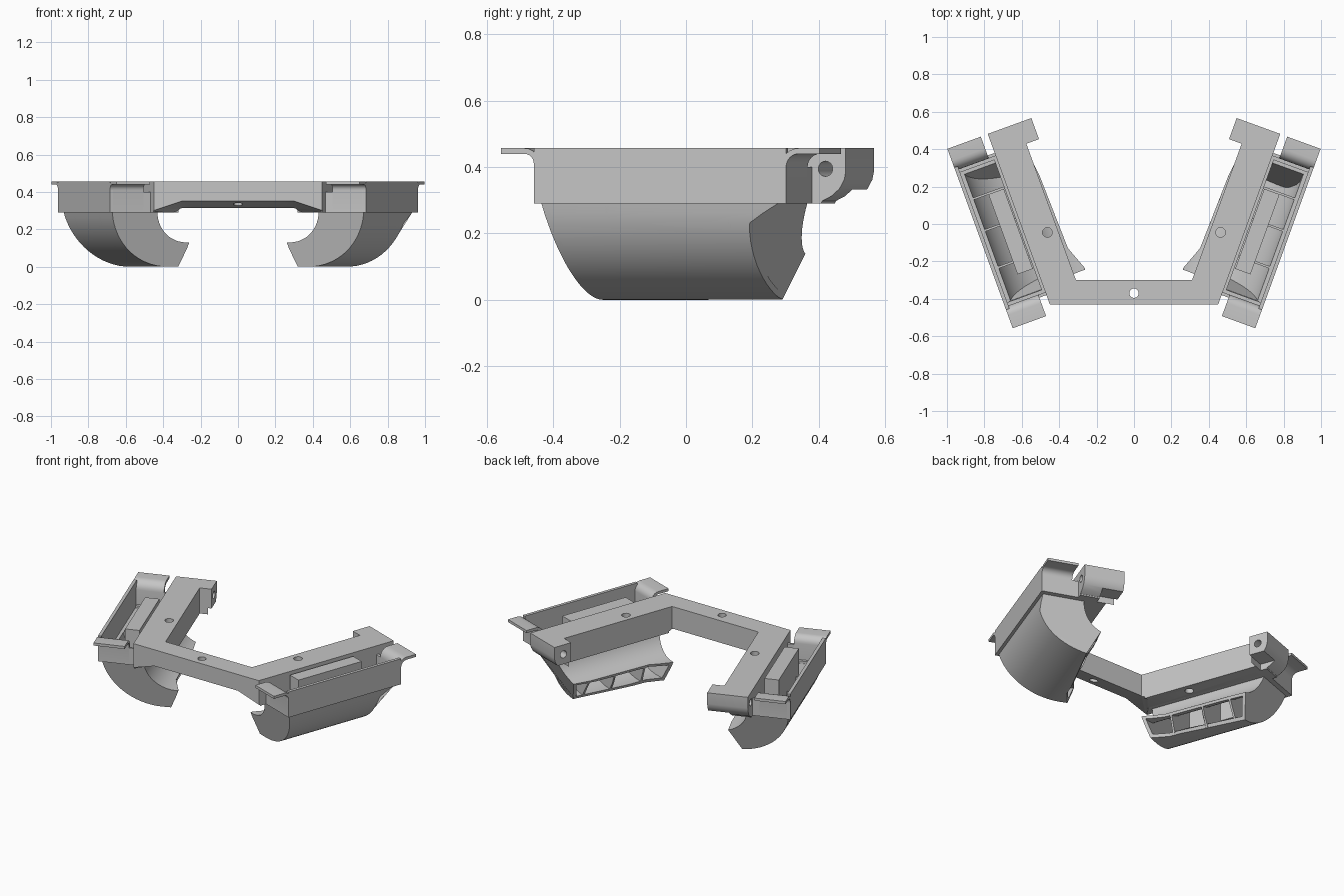
import bpy, bmesh, math
from mathutils import Vector

if "Cube" in bpy.data.objects:
    bpy.data.objects.remove(bpy.data.objects["Cube"])

grey = bpy.data.materials.new("matte grey")
grey.diffuse_color = (0.56, 0.56, 0.56, 1)
grey.use_nodes = True
grey.node_tree.nodes["Principled BSDF"].inputs["Base Color"].default_value = grey.diffuse_color

A = math.radians(20)          # splay of the side units
CA, SA = math.cos(A), math.sin(A)
TOP, LIP = 0.457, 0.291


def P(s, u, v, z):
    """Side unit frame: u along the arm, v outward, s = +1 right / -1 left."""
    return Vector((s * (CA * v + SA * u), CA * u - SA * v, z))


def finish(name, bm):
    bmesh.ops.recalc_face_normals(bm, faces=bm.faces)
    me = bpy.data.meshes.new(name)
    bm.to_mesh(me)
    bm.free()
    me.materials.append(grey)
    me.shade_smooth()
    me.set_sharp_from_angle(angle=math.radians(30))
    ob = bpy.data.objects.new(name, me)
    bpy.context.collection.objects.link(ob)
    return ob


def loft(name, ring0, ring1):
    """Solid between two matching outlines."""
    bm = bmesh.new()
    a = [bm.verts.new(p) for p in ring0]
    b = [bm.verts.new(p) for p in ring1]
    n = len(a)
    bm.faces.new(a[::-1])
    bm.faces.new(b)
    for i in range(n):
        j = (i + 1) % n
        bm.faces.new((a[i], a[j], b[j], b[i]))
    return finish(name, bm)


def box(name, s, u, v, z):
    plan = [(u[0], v[0]), (u[1], v[0]), (u[1], v[1]), (u[0], v[1])]
    return loft(name, [P(s, a, b, z[0]) for a, b in plan],
                [P(s, a, b, z[1]) for a, b in plan])


def along_v(name, s, prof, v0, v1):
    """Profile in (u, z) pushed outward from v0 to v1."""
    return loft(name, [P(s, u, v0, z) for u, z in prof],
                [P(s, u, v1, z) for u, z in prof])


def rod(name, p, q, r, n=24):
    p, q = Vector(p), Vector(q)
    rot = (q - p).to_track_quat('Z', 'Y')
    ring = [rot @ Vector((r * math.cos(2 * math.pi * i / n),
                          r * math.sin(2 * math.pi * i / n), 0)) for i in range(n)]
    return loft(name, [p + c for c in ring], [q + c for c in ring])


def cut(target, cutter):
    m = target.modifiers.new("cut", 'BOOLEAN')
    m.operation = 'DIFFERENCE'
    m.solver = 'EXACT'
    m.object = cutter
    bpy.context.view_layer.objects.active = target
    bpy.ops.object.modifier_apply(modifier=m.name)
    bpy.data.objects.remove(cutter)
    target.data.set_sharp_from_angle(angle=math.radians(30))


# U-shaped frame: front bar, two arms and the hooks at their ends
half = [P(1, -0.25, 0.57, 0), P(1, 0.72, 0.57, 0), P(1, 0.72, 0.322, 0),
        P(1, 0.60, 0.322, 0), P(1, 0.60, 0.394, 0), Vector((0.31, -0.30, 0))]
plan = half + [Vector((-p.x, p.y, 0)) for p in reversed(half)]
frame = loft("frame", [p + Vector((0, 0, LIP)) for p in plan],
             [p + Vector((0, 0, TOP)) for p in plan])

# sloped underside of the front bar
bm = bmesh.new()
for s in (-1, 1):
    for p in ((0.30, -0.45, 0.357), (0.47, -0.45, 0.30), (0.30, -0.28, 0.308),
              (0.36, -0.28, 0.285), (0.47, -0.45, 0.2), (0.36, -0.28, 0.2)):
        bm.verts.new((s * p[0], p[1], p[2]))
res = bmesh.ops.convex_hull(bm, input=bm.verts)
junk = [g for g in res["geom_interior"] if isinstance(g, bmesh.types.BMVert)]
bmesh.ops.delete(bm, geom=junk, context='VERTS')
cut(frame, finish("bar_cutter", bm))

# hook undersides, pin holes and screw holes
for s in (1, -1):
    cut(frame, along_v("hook_cutter", s,
                       [(0.63, 0.27), (0.645, 0.298), (0.675, 0.313), (0.70, 0.335),
                        (0.715, 0.362), (0.723, 0.40), (0.78, 0.40), (0.78, 0.27)],
                       0.25, 0.65))
    cut(frame, box("hook_step_cutter", s, (0.6, 0.8), (0.25, 0.45), (0.2, 0.332)))
    cut(frame, rod("pin_cutter", P(s, 0.655, 0.25, 0.395), P(s, 0.655, 0.65, 0.395), 0.023))
    cut(frame, rod("screw_cutter", (s * 0.463, -0.045, 0.2), (s * 0.463, -0.045, 0.6), 0.026))
cut(frame, rod("bar_hole_cutter", (0, -0.37, 0.2), (0, -0.37, 0.6), 0.025))


# curved tray cross-section in (v, z)
def arc(cv, cz, r, a0, a1, n):
    return [(cv + r * math.cos(math.radians(a0 + (a1 - a0) * i / n)),
             cz + r * math.sin(math.radians(a0 + (a1 - a0) * i / n))) for i in range(n + 1)]


outer = arc(0.44, 0.345, 0.345, -9, -90, 16) + [(0.36, 0.002)]
inner = arc(0.44, 0.345, 0.325, -9.6, -90, 16) + [(0.357, 0.022)]
roof = arc(0.345, 0.31, 0.18, -95, -6, 14)
roof_low = arc(0.345, 0.31, 0.197, -95, -6, 14)
section = outer + roof


def front_u(v, z):
    return -0.18 + 0.25 * (LIP - z)


def back_u(s, v, z):
    u = 0.58 - 0.34 * (LIP - z)
    if s > 0:                 # softened outer corner on the right tray
        u -= 1.1 * max(0, v - 0.5) ** 2 * min(1, max(0, LIP - z) / 0.06)
    return u


def tray(name, s, pts, ua, ub):
    ob = loft(name, [P(s, ua(v, z), v, z) for v, z in pts],
              [P(s, ub(v, z), v, z) for v, z in pts])
    # open inner side: flared at the front, receding towards the back
    for k, (u0, u1, a, b, c, d) in enumerate(((-0.25, 0.0, 0.335, 0.43, 0.23, 0.325),
                                              (-0.001, 0.8, 0.43, 0.53, 0.325, 0.345))):
        cut(ob, loft("opening_cutter",
                     [P(s, u, v, -0.03) for u, v in ((u0, a), (u1, b), (u1, 0), (u0, 0))],
                     [P(s, u, v, 0.288) for u, v in ((u0, c), (u1, d), (u1, 0), (u0, 0))]))
    return ob


def end_profile(base, d, r):
    """End wall that bends over into a thin tab; d is the outward direction."""
    t, tip = 0.017, (0.105 if d < 0 else 0.107)
    lo = [(r - r * math.cos(math.radians(a)), TOP - t - r + r * math.sin(math.radians(a)))
          for a in range(0, 91, 15)]
    R = r + t
    hi = [(r - R * math.cos(math.radians(a)), TOP - R + R * math.sin(math.radians(a)))
          for a in range(90, -1, -15)]
    pts = [(0, LIP)] + lo + [(tip, TOP - t), (tip, TOP)] + hi + [(-0.017, LIP)]
    return [(base + d * u, z) for u, z in pts]


U0, U1 = -0.197, 0.612        # ends of the box rim

for s, side in ((1, "right"), (-1, "left")):
    def back(v, z, s=s):
        return back_u(s, v, z)

    # tray: outer skin, concave inner roof, sloped ends, dividers
    tray(side + "_tray_skin", s, outer + inner[::-1],
         lambda v, z: front_u(v, z) + 0.004, lambda v, z: back(v, z) - 0.004)
    tray(side + "_tray_roof", s, roof + roof_low[::-1],
         lambda v, z: front_u(v, z) + 0.004, lambda v, z: back(v, z) - 0.004)
    tray(side + "_tray_front_end", s, section, front_u, lambda v, z: front_u(v, z) + 0.02)
    tray(side + "_tray_back_end", s, section, lambda v, z: back(v, z) - 0.02, back)
    for u in (0.03, 0.24, 0.42):
        tray(side + "_divider", s, section, lambda v, z: u - 0.006, lambda v, z: u + 0.006)

    # box rim above the tray
    box(side + "_outer_wall", s, (U0, U1), (0.78, 0.80), (LIP, TOP))
    box(side + "_inner_ledge", s, (U0, U1), (0.50, 0.585), (LIP, LIP + 0.02))
    for end, base, d, r in (("front", U0, -1, 0.03), ("back", U1, 1, 0.04)):
        along_v(f"{side}_{end}_tab", s, end_profile(base, d, r), 0.61, 0.80)
        box(f"{side}_{end}_ledge", s, sorted((base, base - d * 0.035)),
            (0.57, 0.80), (LIP, LIP + 0.015))
        box(f"{side}_{end}_web", s, sorted((base, base - d * 0.017)),
            (0.565, 0.612), (LIP, 0.40))

    # long block inside the pocket
    box(side + "_inner_block", s, (-0.04, 0.415), (0.59, 0.677), (0.12, 0.445))
